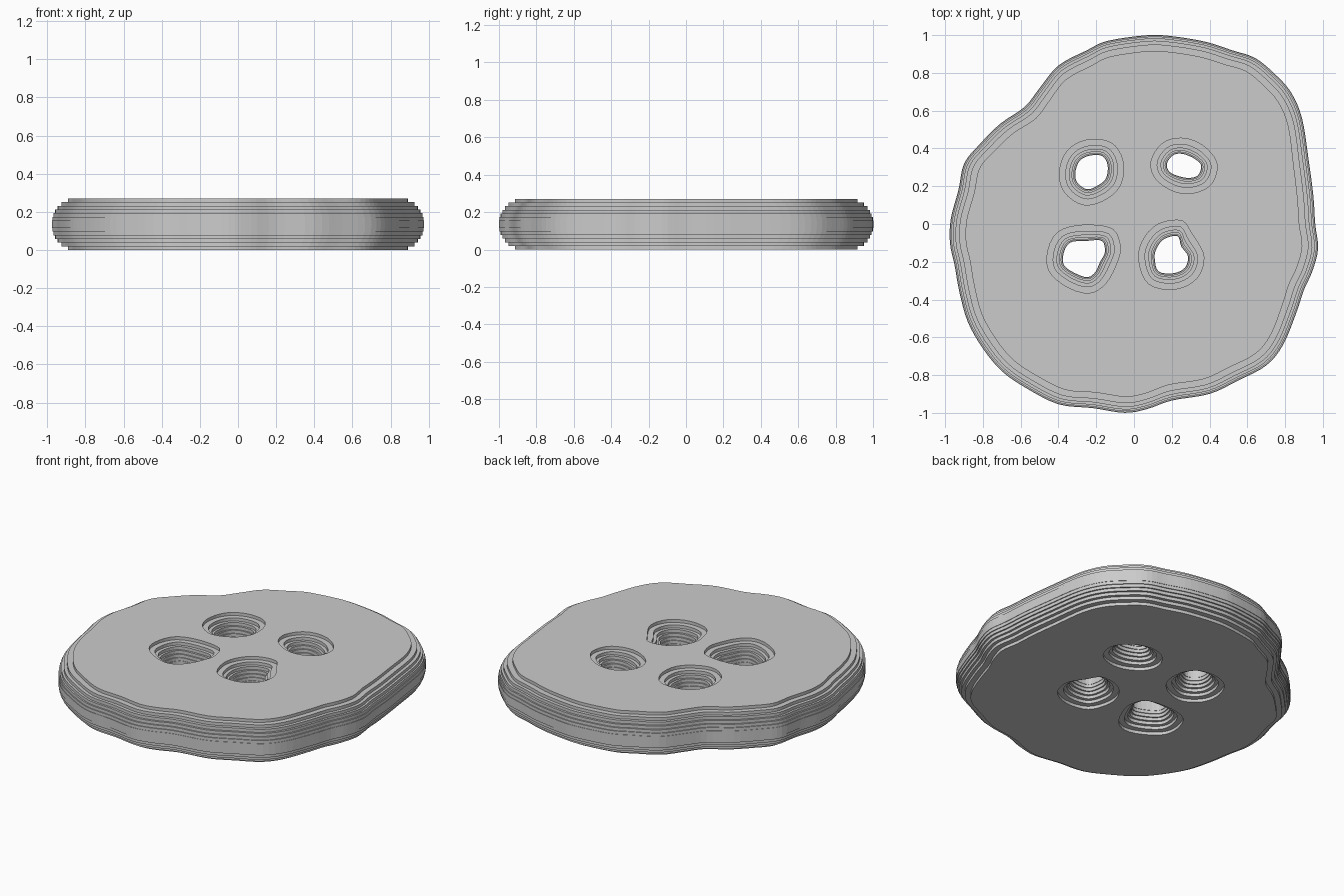
import bpy
import bmesh
from mathutils import Vector

HEIGHT = 0.27
LAYERS = 14
HALF = HEIGHT / 2

if "Cube" in bpy.data.objects:
    bpy.data.objects.remove(bpy.data.objects["Cube"], do_unlink=True)

# Control points of the wobbly rim, counter-clockwise
RIM = [(.96, 0), (.95, .15), (.925, .34), (.89, .56), (.83, .7), (.74, .8),
       (.64, .88), (.52, .92), (.38, .965), (.2, .995), (.07, 1), (-.14, .97),
       (-.25, .92), (-.4, .84), (-.5, .72), (-.58, .62), (-.71, .53),
       (-.82, .42), (-.9, .32), (-.93, .18), (-.97, .03), (-.975, -.1),
       (-.95, -.22), (-.925, -.36), (-.88, -.52), (-.8, -.66), (-.7, -.78),
       (-.57, -.87), (-.4, -.955), (-.22, -.975), (-.05, -1), (.07, -.98),
       (.2, -.935), (.4, -.9), (.55, -.83), (.7, -.75), (.79, -.64),
       (.86, -.47), (.9, -.35), (.945, -.25), (.975, -.13)]

# Narrowest outline of each thread hole
HOLES = [
    [(-.31, .27), (-.29, .33), (-.24, .36), (-.17, .36), (-.14, .31),
     (-.15, .24), (-.2, .2), (-.25, .185), (-.3, .22)],
    [(.175, .32), (.21, .365), (.26, .37), (.32, .345), (.355, .31),
     (.34, .26), (.3, .245), (.25, .25), (.19, .275)],
    [(-.375, -.17), (-.34, -.1), (-.25, -.09), (-.17, -.09), (-.155, -.15),
     (-.18, -.2), (-.21, -.26), (-.26, -.28), (-.36, -.23)],
    [(.11, -.18), (.12, -.13), (.16, -.08), (.23, -.065), (.25, -.12),
     (.285, -.17), (.27, -.23), (.21, -.26), (.13, -.25)],
]


def smooth_loop(points, steps):
    """Closed Catmull-Rom curve through the control points."""
    pts = [Vector(p) for p in points]
    n = len(pts)
    loop = []
    for i in range(n):
        a, b, c, d = (pts[(i + k) % n] for k in (-1, 0, 1, 2))
        for s in range(steps):
            t = s / steps
            loop.append(b + t / 2 * ((c - a) + t * (2 * a - 5 * b + 4 * c - d
                        + t * (3 * (b - c) + d - a))))
    return loop


def layer_inset(layer):
    """Distance of a layer's wall from the widest point of a round edge."""
    z = HEIGHT * (layer + 0.5) / LAYERS - HALF
    return HALF - (HALF ** 2 - z ** 2) ** 0.5


def stepped_wall(bm, loop, sign):
    """Terraced wall; returns its bottom and top rings of edges."""
    centre = sum(loop, Vector((0, 0))) / len(loop)
    rings = []
    for layer in range(LAYERS):
        shift = sign * layer_inset(layer)
        flat = [p + (p - centre).normalized() * shift for p in loop]
        for level in (layer, layer + 1):
            z = HEIGHT * level / LAYERS
            rings.append([bm.verts.new((p.x, p.y, z)) for p in flat])
    n = len(loop)
    for low, high in zip(rings, rings[1:]):
        for i in range(n):
            j = (i + 1) % n
            # the two middle layers share one outline, so skip empty steps
            if (low[i].co - high[i].co).length > 1e-6:
                bm.faces.new((low[i], low[j], high[j], high[i]))
    return [[bm.edges.get((r[i], r[(i + 1) % n])) for i in range(n)]
            for r in (rings[0], rings[-1])]


# Button body: stepped rim, stepped holes and two flat faces
bm = bmesh.new()
walls = [stepped_wall(bm, smooth_loop(RIM, 4), -1)]
walls += [stepped_wall(bm, smooth_loop(h, 4), 1) for h in HOLES]
for side, normal in ((0, (0, 0, -1)), (1, (0, 0, 1))):
    edges = [e for wall in walls for e in wall[side]]
    bmesh.ops.triangle_fill(bm, use_beauty=True, edges=edges, normal=normal)
bmesh.ops.remove_doubles(bm, verts=bm.verts[:], dist=1e-5)
bmesh.ops.recalc_face_normals(bm, faces=bm.faces[:])

mesh = bpy.data.meshes.new("button")
bm.to_mesh(mesh)
bm.free()
button = bpy.data.objects.new("button", mesh)
bpy.context.collection.objects.link(button)

# Plain grey material
grey = bpy.data.materials.new("light grey")
grey.use_nodes = True
colour = (0.6, 0.6, 0.6, 1)
grey.diffuse_color = colour
grey.node_tree.nodes["Principled BSDF"].inputs["Base Color"].default_value = colour
mesh.materials.append(grey)
